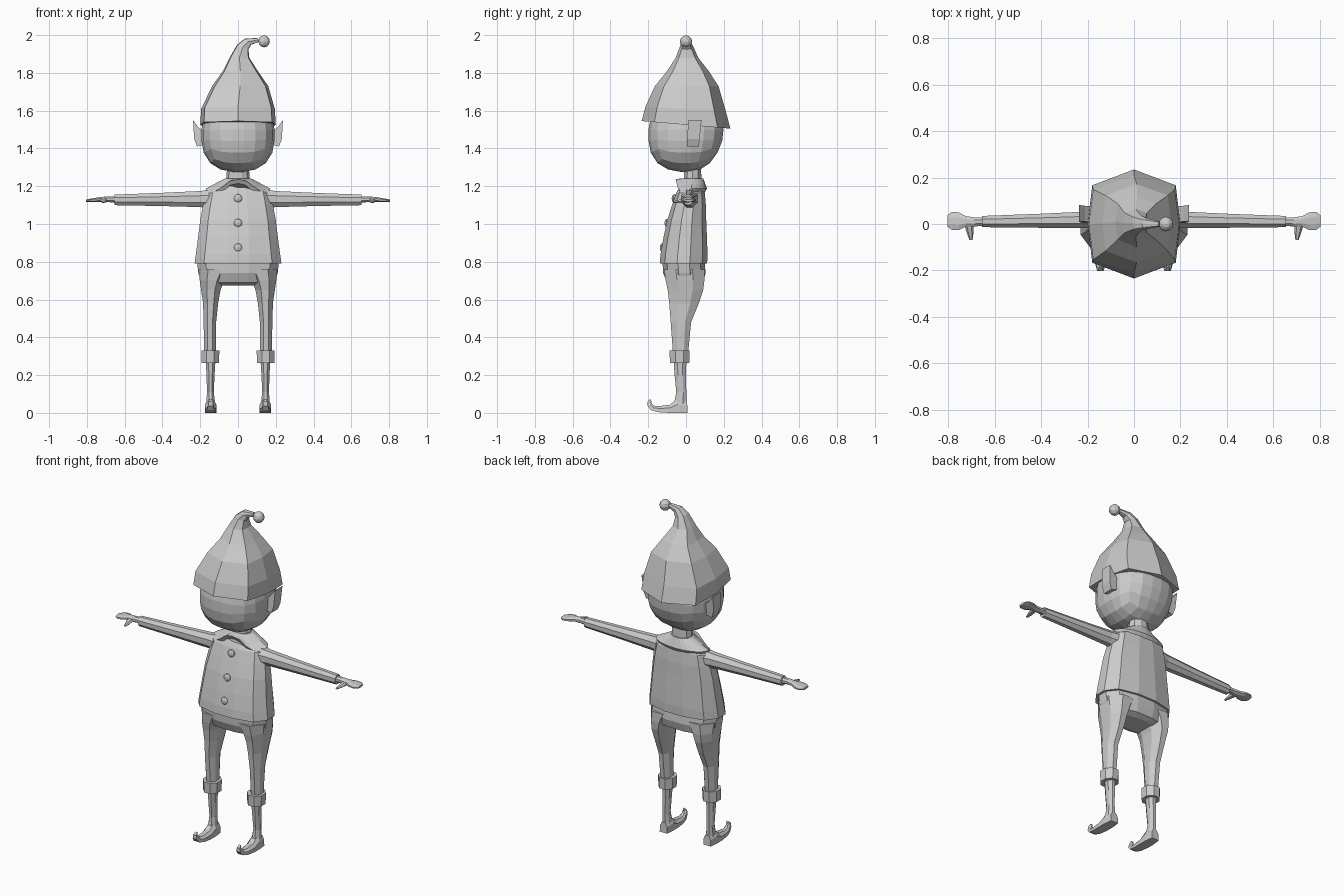
import bpy, bmesh, math
from mathutils import Vector, Matrix

if "Cube" in bpy.data.objects:
    bpy.data.objects.remove(bpy.data.objects["Cube"])

grey = bpy.data.materials.new("plain_grey")
grey.diffuse_color = (0.6, 0.6, 0.6, 1)
grey.use_nodes = True
grey.node_tree.nodes["Principled BSDF"].inputs["Base Color"].default_value = grey.diffuse_color


def finish(name, bm):
    bmesh.ops.recalc_face_normals(bm, faces=bm.faces)
    me = bpy.data.meshes.new(name)
    bm.to_mesh(me)
    bm.free()
    me.materials.append(grey)
    ob = bpy.data.objects.new(name, me)
    bpy.context.collection.objects.link(ob)
    return ob


def loft(name, rings):
    """Skin a list of equal-length point rings and cap both ends."""
    bm = bmesh.new()
    vs = [[bm.verts.new(p) for p in r] for r in rings]
    n = len(vs[0])
    for a, b in zip(vs, vs[1:]):
        for i in range(n):
            j = (i + 1) % n
            bm.faces.new((a[i], a[j], b[j], b[i]))
    bm.faces.new(vs[0])
    bm.faces.new(vs[-1])
    return finish(name, bm)


def oval(n, p=2.0, start=0.0):
    """Unit superellipse outline."""
    out = []
    for i in range(n):
        t = math.tau * i / n + start
        c, s = math.cos(t), math.sin(t)
        k = (abs(c) ** p + abs(s) ** p) ** (-1 / p)
        out.append((c * k, s * k))
    return out


def level(z, x0, x1, y0, y1, shape, tx=0.0, ty=0.0):
    """Horizontal ring filling a box, optionally tilted."""
    cx, cy, rx, ry = (x0 + x1) / 2, (y0 + y1) / 2, (x1 - x0) / 2, (y1 - y0) / 2
    return [(cx + rx * u, cy + ry * v, z + tx * u + ty * v) for u, v in shape]


def mirrored(rings, s):
    return [[(s * x, y, z) for x, y, z in r] for r in rings]


def ball(name, c, r, scale=(1, 1, 1), seg=10, rows=6):
    bm = bmesh.new()
    bmesh.ops.create_uvsphere(bm, u_segments=seg, v_segments=rows, radius=r,
                              matrix=Matrix.Translation(c) @ Matrix.Diagonal((*scale, 1)))
    return finish(name, bm)


def prism(name, outline_a, outline_b):
    return loft(name, [outline_a, outline_b])


# head: rounded block
bm = bmesh.new()
bmesh.ops.create_cube(bm, size=2)
bmesh.ops.subdivide_edges(bm, edges=bm.edges[:], cuts=4, use_grid_fill=True)
for v in bm.verts:
    c = Vector([math.tan(a * math.pi / 4) for a in v.co])
    c /= sum(abs(a) ** 2.5 for a in c) ** 0.4
    v.co = (c.x * 0.195, c.y * 0.2, 1.47 + c.z * 0.195)
    if c.y > 0 and c.z < 0:
        v.co.y *= 1 + 0.22 * c.z
finish("head", bm)

# pointed hat bending to one side, with a bobble
oct_hat = [(1, 0), (.9, .71), (0, 1), (-.9, .71), (-1, 0), (-.9, -.71), (0, -1), (.9, -.71)]
hat = [(1.525, -.2, .2, -.235, .235, 0, -.02), (1.61, -.195, .195, -.215, .21, 0, -.01),
       (1.73, -.137, .16, -.165, .172, 0, 0), (1.81, -.08, .105, -.1, .12, 0, 0),
       (1.88, -.045, .06, -.055, .065, 0, 0), (1.937, -.005, .055, -.033, .04, -.012, 0),
       (1.965, .035, .07, -.022, .025, -.016, 0), (1.975, .105, .113, -.012, .012, -.01, 0)]
loft("hat", [level(z, a, b, c, d, oct_hat, tx, ty) for z, a, b, c, d, tx, ty in hat])
ball("hat_bobble", (.138, 0, 1.967), .032)

# neck
loft("neck", [level(z, -r, r, .035 - r * .8, .035 + r * .8, oval(10))
              for z, r in ((1.18, .075), (1.235, .062), (1.3, .058))])

# collar: flared ring with a notch at the front
n = 24
outer, under, top = [], [], []
for i in range(n):
    t = math.tau * i / n
    u, v = math.cos(t), math.sin(t)
    front = max(0, -v)
    dip = 0.05 * max(0, front - .82) / .18 - 0.018 * math.sin(math.pi * min(1, front / .97))
    outer.append((.172 * u, .028 + .083 * v, 1.187 + dip))
    under.append((.16 * u, .028 + .07 * v, 1.165 + dip))
    top.append((.068 * u, .035 + .056 * v, 1.242))
loft("collar", [under, outer,
                [tuple((a * .55 + b * .45) for a, b in zip(p, q)) for p, q in zip(outer, top)],
                top])

# jacket body
body = oval(12, 2.8, math.pi / 12)
jacket = [(.79, .232, -.14, .113), (.84, .225, -.136, .115), (.93, .213, -.12, .112),
          (1.02, .202, -.1, .108), (1.1, .187, -.075, .106), (1.165, .172, -.052, .1),
          (1.205, .1, -.03, .09)]
loft("jacket", [level(z, -w, w, a, b, body) for z, w, a, b in jacket])

# jacket buttons
for z, y in ((1.135, -.062), (1.005, -.1), (.875, -.125)):
    ball("button", (0, y, z), .023, (1, .6, 1))

# trouser seat
seat = [(.795, .218, -.125, .1), (.74, .212, -.122, .105), (.69, .195, -.1, .09),
        (.675, .12, -.06, .06)]
loft("trouser_seat", [level(z, -w, w, a, b, body) for z, w, a, b in seat])

limb = oval(8, 2.3, math.pi / 8)
for s, side in ((1, "left"), (-1, "right")):
    # trouser leg
    leg = [(.76, .03, .214, -.122, .103), (.7, .07, .206, -.113, .103),
           (.65, .09, .198, -.102, .096), (.58, .103, .187, -.093, .072),
           (.48, .114, .184, -.084, .03), (.3, .115, .18, -.07, .012)]
    loft(side + "_trouser_leg", mirrored([level(z, *b, limb) for z, *b in leg], s))
    # trouser cuff
    cuff = [(.265, .098, .195, -.088, .02), (.33, .096, .197, -.09, .022)]
    loft(side + "_trouser_cuff", mirrored([level(z, *b, limb) for z, *b in cuff], s))
    # stocking
    sock = [(.29, .117, .173, -.068, .004), (.2, .123, .168, -.062, .002),
            (.11, .127, .165, -.053, .003), (.05, .12, .17, -.065, .005), (.01, .118, .173, -.06, .008)]
    loft(side + "_stocking", mirrored([level(z, *b, limb) for z, *b in sock], s))
    # shoe: cross-sections running from heel to curled toe (y, z low, y, z high, half width)
    shoe = [(.008, 0, .006, .06, .024), (-.04, 0, -.045, .075, .03), (-.09, 0, -.085, .043, .03),
            (-.15, .004, -.14, .036, .026), (-.185, .014, -.164, .036, .019),
            (-.203, .036, -.177, .044, .014), (-.203, .06, -.183, .055, .01),
            (-.188, .073, -.184, .064, .006)]
    rings = []
    for ya, za, yb, zb, w in shoe:
        lo, hi = Vector((0, ya, za)), Vector((0, yb, zb))
        rings.append([(.145 + w * k, *lo.lerp(hi, f)[1:]) for k, f in
                      ((-1, 0), (1, 0), (1, .6), (.5, 1), (-.5, 1), (-1, .6))])
    loft(side + "_shoe", mirrored(rings, s))

    # sleeve, wrist and hand run outward along x
    def along(name, rows):
        rings = [[(x, (c + d) / 2 + (d - c) / 2 * u, (a + b) / 2 + (b - a) / 2 * v)
                  for u, v in limb] for x, a, b, c, d in rows]
        loft(name, mirrored(rings, s))
    along(side + "_sleeve", [(.13, 1.08, 1.185, -.03, .07), (.2, 1.087, 1.177, -.02, .056),
                             (.4, 1.093, 1.167, -.018, .046), (.655, 1.098, 1.157, -.015, .036)])
    along(side + "_hand", [(.64, 1.112, 1.148, -.008, .03), (.69, 1.115, 1.147, -.012, .03),
                           (.725, 1.116, 1.144, -.012, .035), (.755, 1.115, 1.139, -.028, .052),
                           (.785, 1.115, 1.134, -.028, .055), (.805, 1.117, 1.13, -.012, .038)])
    # thumb
    thumb = [(.735, -.002, .018), (.72, -.035, .013), (.707, -.066, .007)]
    rings = [[(x + r * u, y, 1.125 + y * .15 + r * .7 * v) for u, v in oval(6)]
             for x, y, r in ((.712, .0, .02), (.707, -.035, .015), (.703, -.068, .007))]
    loft(side + "_thumb", mirrored(rings, s))

    # pointed ear
    ear = ((.18, 1.42), (.217, 1.41), (.232, 1.45), (.238, 1.55), (.212, 1.515), (.185, 1.49))
    back = [(s * x, .068 + (z - 1.41) * .1, z) for x, z in ear]
    front = [(s * x, .004 + (z - 1.41) * .06, z) for x, z in ear]
    prism(side + "_ear", front, back)
